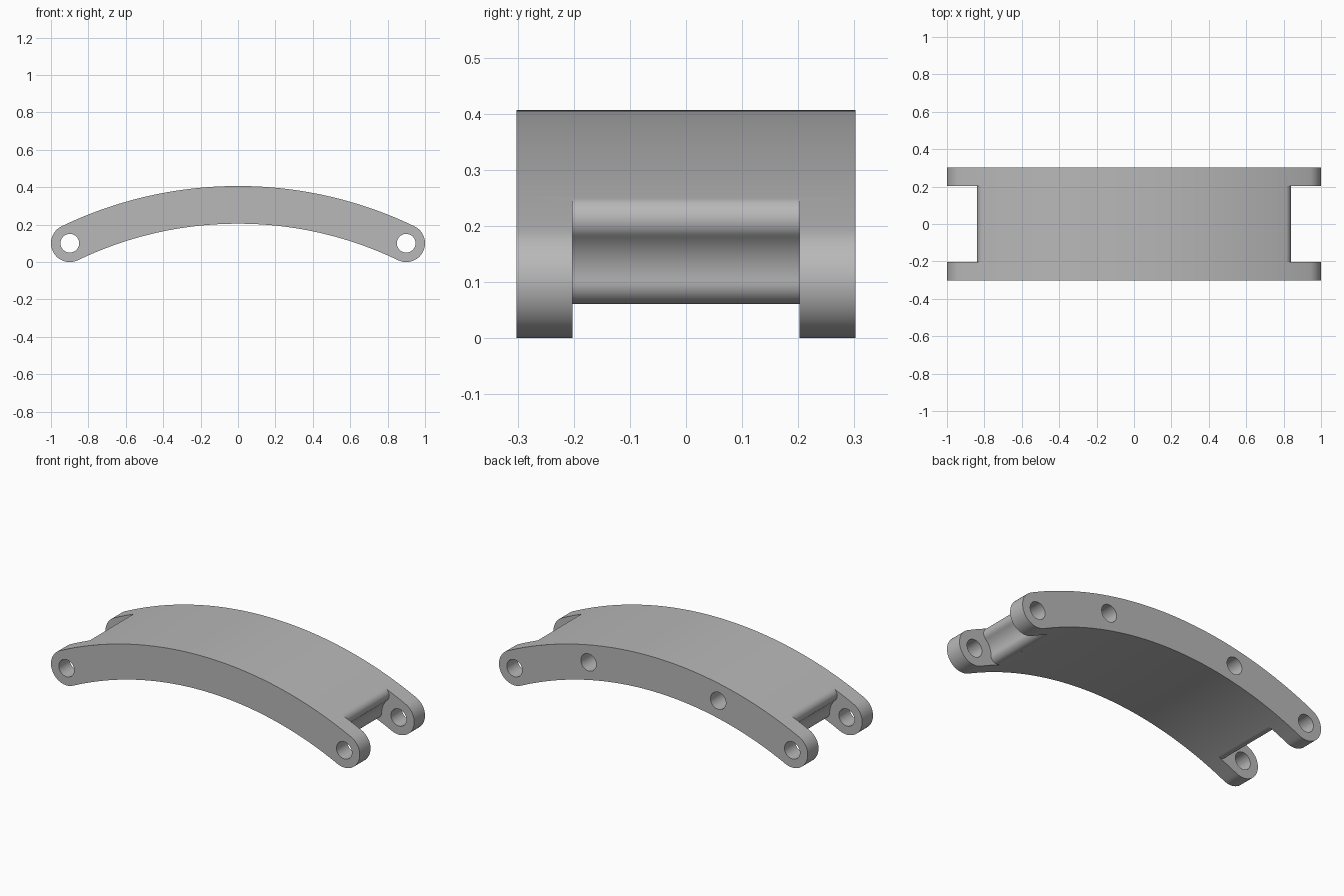
import bpy
import bmesh
from math import atan2, cos, hypot, pi, radians, sin, sqrt

if "Cube" in bpy.data.objects:
    bpy.data.objects.remove(bpy.data.objects["Cube"])

# Main dimensions
END_R = 0.1007                  # half thickness and end rounding
PIN_X, PIN_Z = 0.8993, END_R    # pivot holes
HALF_W, SLOT_W = 0.302, 0.202   # half widths of body and end slots
HOLE_R = 0.05
RELIEF_R, FILLET = 0.11, 0.04   # hollow around the pivot, rounded lips
RISE = 0.2052
MID_R = (PIN_X ** 2 + RISE ** 2) / (2 * RISE)
CZ = PIN_Z + RISE - MID_R       # centre of the bow
OUT_R, IN_R = MID_R + END_R, MID_R - END_R

grey = bpy.data.materials.new("plain grey")
grey.use_nodes = True
grey.diffuse_color = (0.48, 0.48, 0.48, 1)
grey.node_tree.nodes["Principled BSDF"].inputs["Base Color"].default_value = (0.48, 0.48, 0.48, 1)


def arc(cx, cz, r, a0, a1, n):
    """Points of an arc in the x-z plane."""
    return [(cx + r * cos(a0 + (a1 - a0) * i / n), cz + r * sin(a0 + (a1 - a0) * i / n))
            for i in range(n + 1)]


def extrude(name, points, y0, y1):
    """Closed x-z profile extruded along y."""
    bm = bmesh.new()
    face = bm.faces.new([bm.verts.new((x, y0, z)) for x, z in points])
    new = bmesh.ops.extrude_face_region(bm, geom=[face])["geom"]
    bmesh.ops.translate(bm, vec=(0, y1 - y0, 0),
                        verts=[v for v in new if isinstance(v, bmesh.types.BMVert)])
    bmesh.ops.recalc_face_normals(bm, faces=bm.faces)
    mesh = bpy.data.meshes.new(name)
    bm.to_mesh(mesh)
    bm.free()
    mesh.materials.append(grey)
    obj = bpy.data.objects.new(name, mesh)
    bpy.context.collection.objects.link(obj)
    return obj


def fillet_centre(bow_r):
    """Point at bow_r from the bow centre, tangent to the relief, inboard of the pivot."""
    pin_r = RELIEF_R + FILLET
    along = (bow_r ** 2 - pin_r ** 2 + MID_R ** 2) / (2 * MID_R)
    side = sqrt(bow_r ** 2 - along ** 2)
    ux, uz = PIN_X / MID_R, (PIN_Z - CZ) / MID_R
    return along * ux - side * uz, CZ + along * uz + side * ux


def mirrored(points, side):
    return [(side * x, z) for x, z in points]


# Bowed body with rounded ends
lean = atan2(PIN_X, PIN_Z - CZ)
a_right, a_left = pi / 2 - lean, pi / 2 + lean
outline = arc(0, CZ, OUT_R, a_right, a_left, 64)
outline += arc(-PIN_X, PIN_Z, END_R, a_left, a_left + pi, 24)[1:]
outline += arc(0, CZ, IN_R, a_left, a_right, 64)[1:]
outline += arc(PIN_X, PIN_Z, END_R, a_right - pi, a_right, 24)[1:-1]
body = extrude("curved_link", outline, -HALF_W, HALF_W)

# Slot profile: upper lip, hollow around the pivot, lower lip
ux, uz = fillet_centre(OUT_R - FILLET)
lx, lz = fillet_centre(IN_R + FILLET)
up_a, low_a = atan2(uz - CZ, ux), atan2(lz - CZ, lx)
hollow_top = atan2(uz - PIN_Z, ux - PIN_X)
hollow_low = atan2(lz - PIN_Z, lx - PIN_X) % (2 * pi)
slot = [((OUT_R + 0.1) * cos(up_a), CZ + (OUT_R + 0.1) * sin(up_a))]
slot += arc(ux, uz, FILLET, up_a, hollow_top - pi, 14)
slot += arc(PIN_X, PIN_Z, RELIEF_R, hollow_top, hollow_low, 12)[1:]
slot += arc(lx, lz, FILLET, hollow_low - pi, low_a - pi, 14)[1:]
slot += [((IN_R - 0.2) * cos(low_a), CZ + (IN_R - 0.2) * sin(low_a)),
         (1.2, -0.2), (1.2, 0.4)]

# Cutters: end slots, pivot holes and blind holes in the back
cutters = []
blind_x = 0.42
blind_z = CZ + sqrt(MID_R ** 2 - blind_x ** 2)
for side in (-1, 1):
    cutters.append(extrude("slot_cutter", mirrored(slot, side), -SLOT_W, SLOT_W))
    pin = arc(PIN_X, PIN_Z, HOLE_R, 0, 2 * pi, 32)[:-1]
    cutters.append(extrude("pivot_cutter", mirrored(pin, side), -0.4, 0.4))
    blind = arc(blind_x, blind_z, HOLE_R, 0, 2 * pi, 32)[:-1]
    cutters.append(extrude("blind_hole_cutter", mirrored(blind, side), HALF_W - 0.2, 0.4))

bpy.context.view_layer.objects.active = body
body.select_set(True)
for cutter in cutters:
    cutter.hide_render = True
    mod = body.modifiers.new("cut", "BOOLEAN")
    mod.operation = "DIFFERENCE"
    mod.solver = "EXACT"
    mod.object = cutter
    bpy.ops.object.modifier_apply(modifier=mod.name)
for cutter in cutters:
    bpy.data.objects.remove(cutter)

bpy.ops.object.select_all(action="DESELECT")
body.select_set(True)
bpy.ops.object.shade_smooth_by_angle(angle=radians(30))
